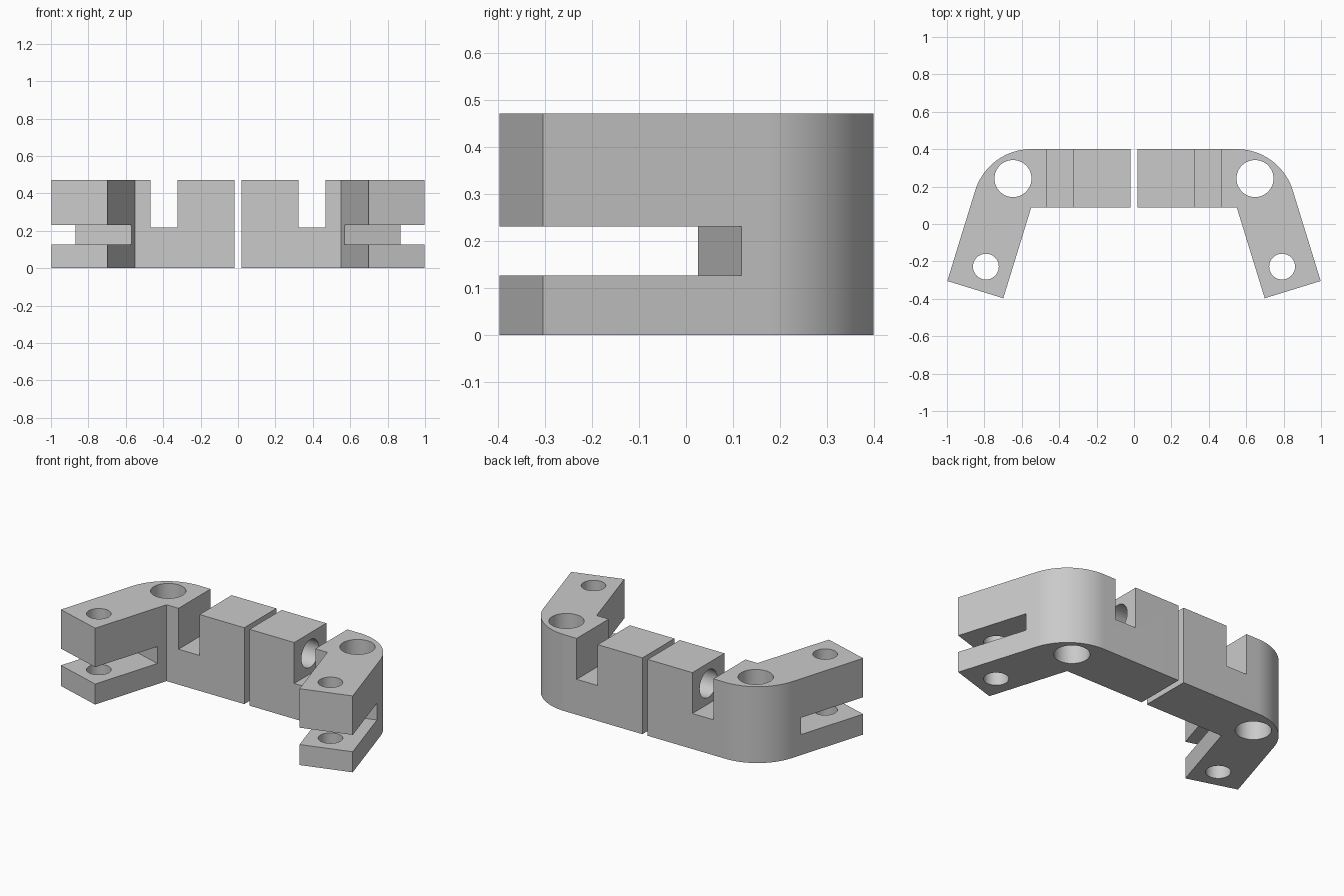
import bpy, bmesh
from math import sin, cos, pi, atan2, radians
from mathutils import Matrix, Vector

cube = bpy.data.objects.get("Cube")
if cube:
    bpy.data.objects.remove(cube, do_unlink=True)

HEIGHT = 0.472
CORNER = Vector((0.55, 0.087))      # inner bend of the bracket
TIP = Vector((0.699, -0.397))       # inner end of the leg
WIDTH = 0.313
LEG = (TIP - CORNER).normalized()
OUT = Vector((-LEG.y, LEG.x))       # across the leg, away from the middle
TILT = atan2(OUT.y, OUT.x)

grey = bpy.data.materials.new("light grey")
grey.use_nodes = True
colour = (0.59, 0.59, 0.59, 1)
grey.diffuse_color = colour
grey.node_tree.nodes["Principled BSDF"].inputs["Base Color"].default_value = colour


def make(name, bm):
    bmesh.ops.recalc_face_normals(bm, faces=bm.faces)
    mesh = bpy.data.meshes.new(name)
    bm.to_mesh(mesh)
    bm.free()
    mesh.materials.append(grey)
    obj = bpy.data.objects.new(name, mesh)
    bpy.context.collection.objects.link(obj)
    return obj


def box(name, centre, size, turn=0):
    bm = bmesh.new()
    bmesh.ops.create_cube(bm, size=1, matrix=Matrix.Translation(centre)
                          @ Matrix.Rotation(turn, 4, 'Z') @ Matrix.Diagonal((*size, 1)))
    return make(name, bm)


def rod(name, centre, radius, length, axis='Z'):
    bm = bmesh.new()
    turn = Matrix.Rotation(pi / 2, 4, 'Y') if axis == 'X' else Matrix()
    bmesh.ops.create_cone(bm, cap_ends=True, segments=64, radius1=radius, radius2=radius,
                          depth=length, matrix=Matrix.Translation(centre) @ turn)
    return make(name, bm)


# Bent arm: flat profile with a rounded outer bend, pulled upwards
profile = [Vector((0.018, CORNER.y)), CORNER, TIP, TIP + OUT * WIDTH]
for i in range(33):
    a = TILT + (pi / 2 - TILT) * i / 32
    profile.append(CORNER + WIDTH * Vector((cos(a), sin(a))))
profile.append(Vector((0.018, CORNER.y + WIDTH)))
bm = bmesh.new()
face = bm.faces.new([bm.verts.new((p.x, p.y, 0)) for p in profile])
top = bmesh.ops.extrude_face_region(bm, geom=[face])["geom"]
bmesh.ops.translate(bm, vec=(0, 0, HEIGHT),
                    verts=[v for v in top if isinstance(v, bmesh.types.BMVert)])
left_arm = make("left_arm", bm)

# Cutters: top notch, leg slot, upright holes and the clamp bolt hole
slot_start = CORNER - Vector((0, 0)) + LEG * 0.064
slot_mid = slot_start + LEG * 0.4 + OUT * WIDTH / 2
cutters = [
    box("notch_cutter", (0.3955, 0.24, 0.469), (0.144, 0.6, 0.5)),
    box("slot_cutter", (slot_mid.x, slot_mid.y, 0.179), (0.6, 0.8, 0.104), TILT),
    rod("bend_hole_cutter", (0.647, 0.243, 0.25), 0.099, 1),
    rod("leg_hole_cutter", (0.792, -0.228, 0.25), 0.069, 1),
    rod("bolt_hole_cutter", (0.18, 0.243, 0.345), 0.085, 0.4, 'X'),
]
for cutter in cutters:
    cutter.hide_render = True
    mod = left_arm.modifiers.new(cutter.name, 'BOOLEAN')
    mod.operation = 'DIFFERENCE'
    mod.solver = 'EXACT'
    mod.object = cutter

# Bake the cuts and drop the cutters
bpy.context.view_layer.update()
graph = bpy.context.evaluated_depsgraph_get()
cut_mesh = bpy.data.meshes.new_from_object(left_arm.evaluated_get(graph))
left_arm.modifiers.clear()
left_arm.data = cut_mesh
for cutter in cutters:
    bpy.data.objects.remove(cutter, do_unlink=True)

# Mirrored right arm
bm = bmesh.new()
bm.from_mesh(cut_mesh)
bmesh.ops.scale(bm, vec=(-1, 1, 1), verts=bm.verts)
bmesh.ops.reverse_faces(bm, faces=bm.faces)
right_arm = make("right_arm", bm)

# Smooth bends and holes, crisp edges elsewhere
bpy.ops.object.select_all(action='DESELECT')
for arm in (left_arm, right_arm):
    arm.select_set(True)
bpy.context.view_layer.objects.active = left_arm
bpy.ops.object.shade_smooth_by_angle(angle=radians(30))
